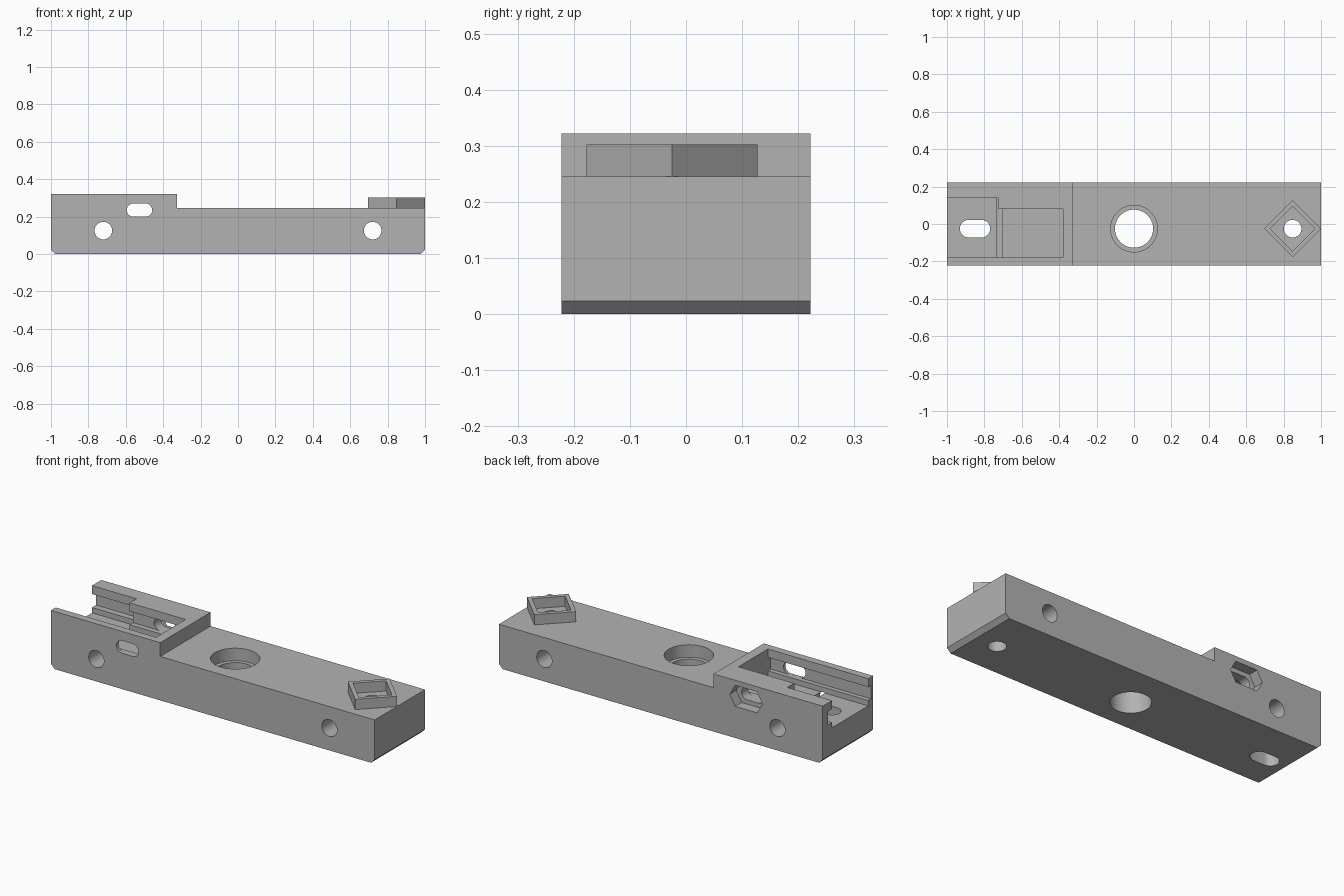
import bpy
import bmesh
import math

if "Cube" in bpy.data.objects:
    bpy.data.objects.remove(bpy.data.objects["Cube"], do_unlink=True)

grey = bpy.data.materials.new("plain_grey")
grey.use_nodes = True
colour = (0.45, 0.45, 0.45, 1)
grey.diffuse_color = colour
grey.node_tree.nodes["Principled BSDF"].inputs["Base Color"].default_value = colour

MID_Y = -0.025      # lengthwise line shared by the vertical holes
END = 0.325         # how far the cutters overshoot


def prism(name, profile, axis, lo, hi):
    """Extrude a 2D profile along z, or an (x, z) profile along y."""
    def place(u, v, d):
        return (u, v, d) if axis == "z" else (u, d, v)
    bm = bmesh.new()
    face = bm.faces.new([bm.verts.new(place(u, v, lo)) for u, v in profile])
    extruded = bmesh.ops.extrude_face_region(bm, geom=[face])["geom"]
    verts = [g for g in extruded if isinstance(g, bmesh.types.BMVert)]
    bmesh.ops.translate(bm, verts=verts, vec=place(0, 0, hi - lo))
    bmesh.ops.recalc_face_normals(bm, faces=bm.faces)
    mesh = bpy.data.meshes.new(name)
    bm.to_mesh(mesh)
    bm.free()
    mesh.materials.append(grey)
    obj = bpy.data.objects.new(name, mesh)
    bpy.context.collection.objects.link(obj)
    return obj


def stadium(cx, cy, r, half=0.0, sides=48, phase=0.5):
    """Regular polygon stretched by 'half' to each side along its first axis."""
    points = []
    for i in range(sides):
        a = 2 * math.pi * (i + phase) / sides
        points.append((cx + r * math.cos(a) + math.copysign(half, math.cos(a)),
                       cy + r * math.sin(a)))
    return points


def diamond(cx, cy, r):
    return stadium(cx, cy, r, sides=4, phase=0)


def cut(target, profile, axis, lo, hi):
    cutter = prism("cutter", profile, axis, lo, hi)
    cutter.hide_render = True
    mod = target.modifiers.new("cut", "BOOLEAN")
    mod.operation = "DIFFERENCE"
    mod.solver = "EXACT"
    mod.object = cutter
    bpy.context.view_layer.objects.active = target
    bpy.ops.object.modifier_apply(modifier=mod.name)
    bpy.data.objects.remove(cutter, do_unlink=True)


def tray(front, back_narrow, back_wide):
    """Stepped pocket outline, open at the right-hand end."""
    return [(-1.1, front), (-0.38, front), (-0.38, back_narrow),
            (-0.725, back_narrow), (-0.725, back_wide), (-1.1, back_wide)]


# Bar with a raised end and chamfered bottom ends
body = prism("bar_body", [(-0.977, 0), (0.977, 0), (1, 0.023), (1, 0.245),
                          (-0.325, 0.245), (-0.325, 0.322), (-1, 0.322),
                          (-1, 0.023)], "y", -0.222, 0.222)

# Stepped pocket and its undercut side grooves
cut(body, tray(-0.18, 0.08, 0.14), "z", 0.17, 0.4)
cut(body, tray(-0.205, 0.11, 0.175), "z", 0.2, 0.275)

# Cross holes
for x in (-0.72, 0.72):
    cut(body, stadium(x, 0.125, 0.047), "y", -END, END)

# Adjustment slot with a stretched hexagonal recess at the back
cut(body, stadium(-0.527, 0.235, 0.035, 0.033), "y", -END, END)
cut(body, stadium(-0.527, 0.235, 0.068, 0.033, 6, 0), "y", 0.165, END)

# Vertical holes: stepped centre bore, end slot, end hole
cut(body, stadium(0, MID_Y, 0.102), "z", -0.1, 0.4)
cut(body, stadium(0, MID_Y, 0.125), "z", 0.175, 0.4)
cut(body, stadium(-0.85, MID_Y, 0.047, 0.034), "z", -0.1, 0.4)
cut(body, stadium(0.848, MID_Y, 0.047), "z", -0.1, 0.4)

# Raised diamond frame around the end hole
frame = prism("diamond_frame", diamond(0.848, MID_Y, 0.152), "z", 0.243, 0.302)
cut(frame, diamond(0.848, MID_Y, 0.12), "z", 0.2, 0.4)

# Smooth round walls, sharp edges elsewhere
for obj in (body, frame):
    bpy.ops.object.select_all(action="DESELECT")
    obj.select_set(True)
    bpy.context.view_layer.objects.active = obj
    bpy.ops.object.shade_smooth_by_angle(angle=math.radians(30))
